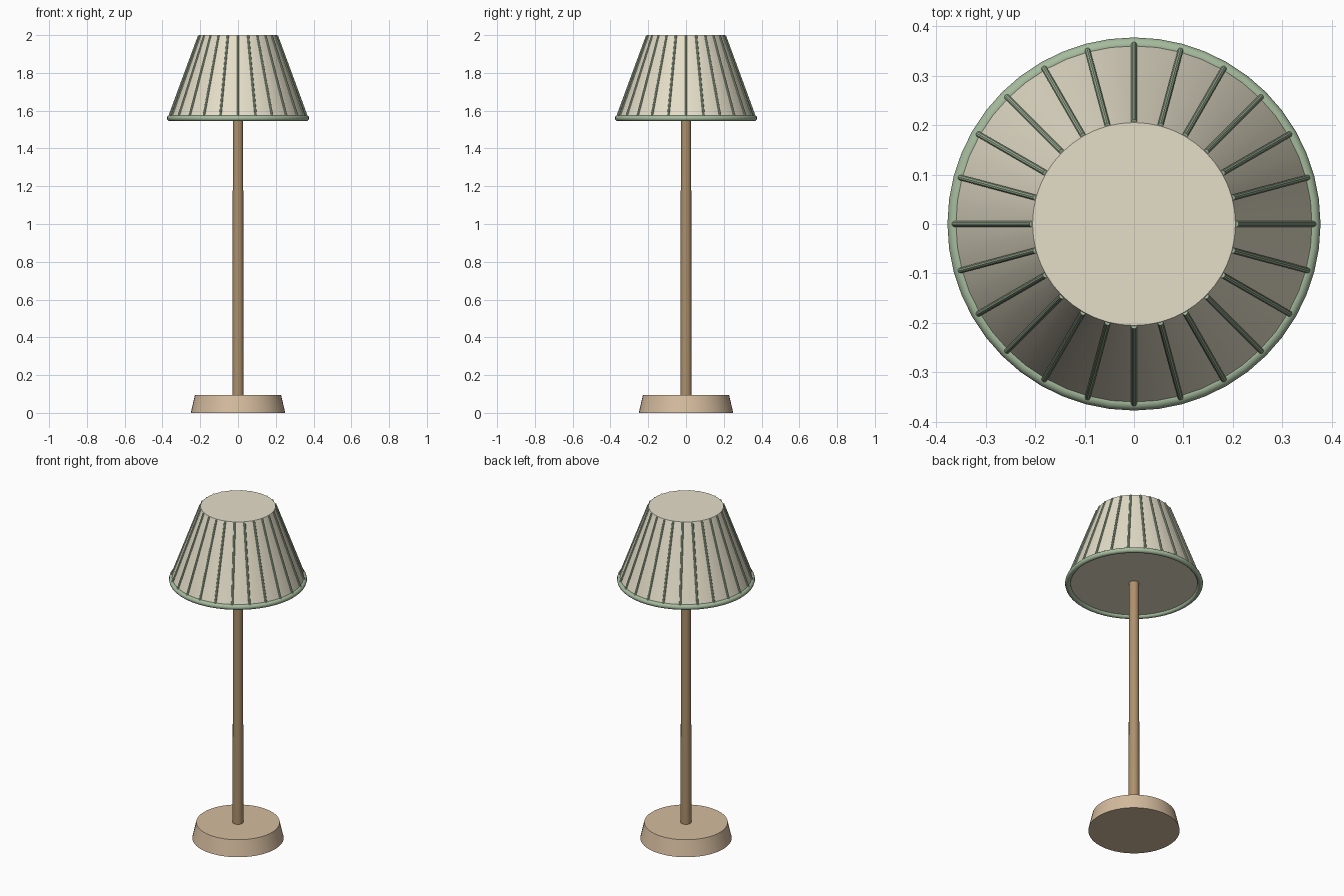
import bpy, math
from mathutils import Vector

if "Cube" in bpy.data.objects:
    bpy.data.objects.remove(bpy.data.objects["Cube"])


def material(name, rgb):
    m = bpy.data.materials.new(name)
    m.diffuse_color = (*rgb, 1)
    m.use_nodes = True
    m.node_tree.nodes["Principled BSDF"].inputs["Base Color"].default_value = m.diffuse_color
    return m


def finish(name, mat):
    ob = bpy.context.object
    ob.name = name
    ob.data.materials.append(mat)
    bpy.ops.object.shade_smooth_by_angle(angle=math.radians(35))
    return ob


def frustum(name, r1, r2, z1, z2, sides, mat):
    bpy.ops.mesh.primitive_cone_add(vertices=sides, radius1=r1, radius2=r2,
                                    depth=z2 - z1, location=(0, 0, (z1 + z2) / 2))
    return finish(name, mat)


def rod(name, a, b, r, mat):
    d = b - a
    bpy.ops.mesh.primitive_cylinder_add(vertices=10, radius=r, depth=d.length,
                                        location=(a + b) / 2,
                                        rotation=d.to_track_quat('Z', 'Y').to_euler())
    return finish(name, mat)


pale_wood = material("pale_wood", (0.66, 0.50, 0.34))
wood = material("wood", (0.42, 0.28, 0.15))
cream = material("cream_fabric", (0.78, 0.73, 0.58))
green = material("sage_trim", (0.38, 0.50, 0.34))

# Base and slightly tapered pole
frustum("base", 0.25, 0.228, 0.0, 0.095, 48, pale_wood)
frustum("pole", 0.03, 0.027, 0.09, 1.57, 24, wood)

# Closed shade
frustum("shade", 0.365, 0.205, 1.56, 2.0, 48, cream)

# Rim ring round the lower edge of the shade
bpy.ops.mesh.primitive_torus_add(major_radius=0.362, minor_radius=0.015,
                                 major_segments=48, minor_segments=12,
                                 location=(0, 0, 1.56))
finish("shade_rim", green)

# Ribs half sunk into the shade
for i in range(24):
    t = math.tau * i / 24
    u = Vector((math.cos(t), math.sin(t), 0))
    rod(f"shade_rib_{i + 1}", u * 0.365 + Vector((0, 0, 1.565)),
        u * 0.206 + Vector((0, 0, 1.997)), 0.006, green)
